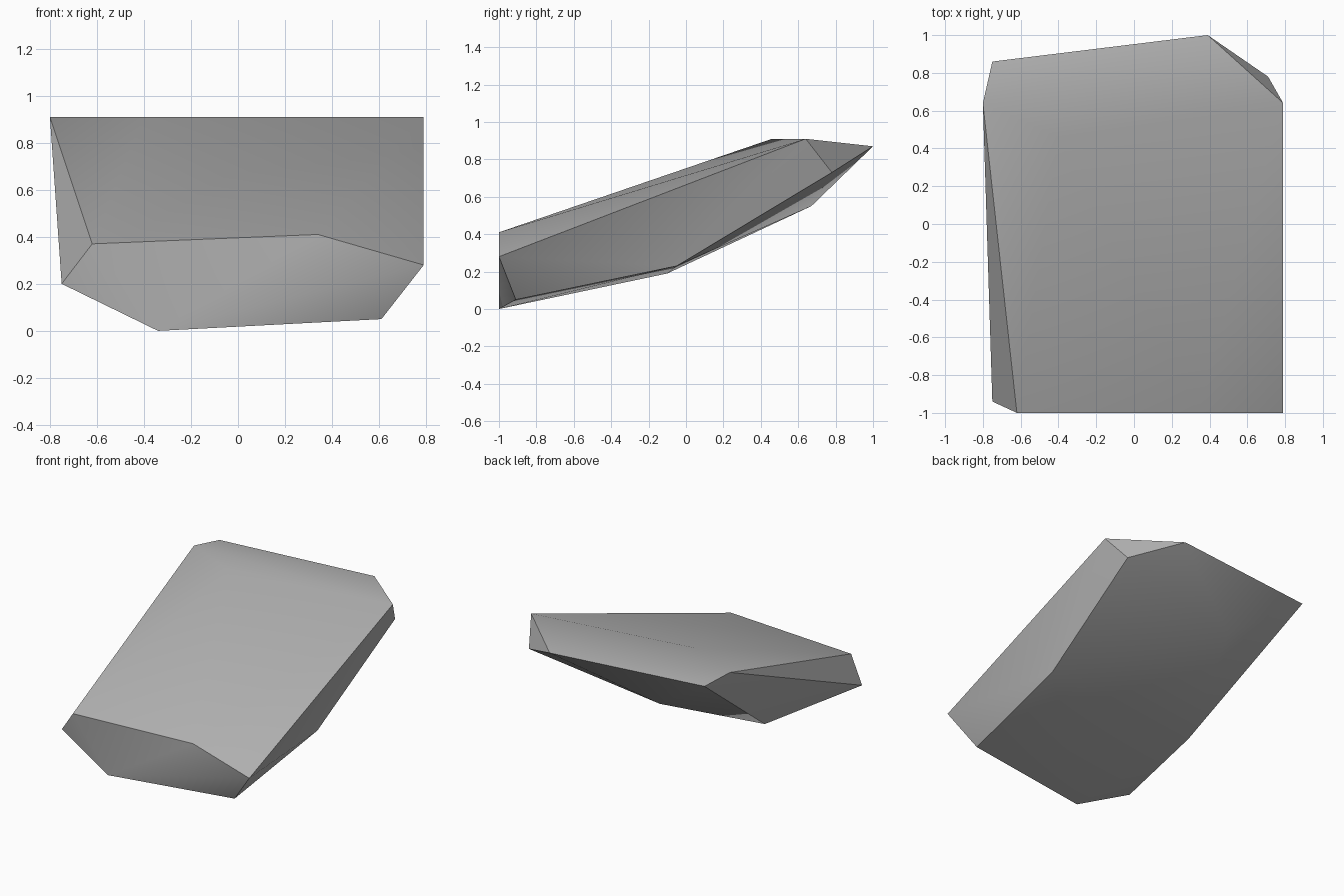
import bpy
import bmesh
import math

# Remove only the default object
default_cube = bpy.data.objects.get("Cube")
if default_cube:
    bpy.data.objects.remove(default_cube, do_unlink=True)


def make_material(name, color):
    material = bpy.data.materials.new(name)
    material.use_nodes = True
    material.diffuse_color = color
    material.node_tree.nodes["Principled BSDF"].inputs["Base Color"].default_value = color
    return material


def make_hull(name, corner_groups, material):
    """Wrap a tight convex skin around the given corners."""
    bm = bmesh.new()
    for group in corner_groups:
        for corner in group:
            bm.verts.new(corner)
    hull = bmesh.ops.convex_hull(bm, input=bm.verts[:])
    unused = {v for v in hull["geom_interior"] if isinstance(v, bmesh.types.BMVert)}
    bmesh.ops.delete(bm, geom=list(unused), context="VERTS")
    bmesh.ops.recalc_face_normals(bm, faces=bm.faces[:])

    mesh = bpy.data.meshes.new(name)
    bm.to_mesh(mesh)
    bm.free()
    mesh.materials.append(material)
    obj = bpy.data.objects.new(name, mesh)
    bpy.context.collection.objects.link(obj)
    return obj


# Blunt front end of the boulder
front_rim = [
    (-0.62, -1, 0.37), (0.34, -1, 0.41), (0.79, -1, 0.28),
    (0.61, -0.91, 0.05), (-0.34, -1, 0), (-0.75, -0.94, 0.2),
]

# Raised shoulder where the sloping top meets the back
top_shoulder = [(-0.8, 0.64, 0.91), (-0.4, 0.46, 0.91), (0.79, 0.64, 0.91)]

# Overhanging back edge
back_rim = [(-0.75, 0.86, 0.88), (0.39, 1, 0.87), (0.71, 0.78, 0.73)]

# Bends along the underside
underside = [(-0.56, -0.1, 0.19), (0.67, -0.05, 0.23), (-0.26, 0.67, 0.55)]

stone_grey = make_material("stone_grey", (0.45, 0.45, 0.45, 1))
boulder = make_hull("boulder", [front_rim, top_shoulder, back_rim, underside], stone_grey)

# Soft shading on gentle bends, crisp edges elsewhere
bpy.ops.object.select_all(action="DESELECT")
boulder.select_set(True)
bpy.context.view_layer.objects.active = boulder
bpy.ops.object.shade_smooth_by_angle(angle=math.radians(30))
